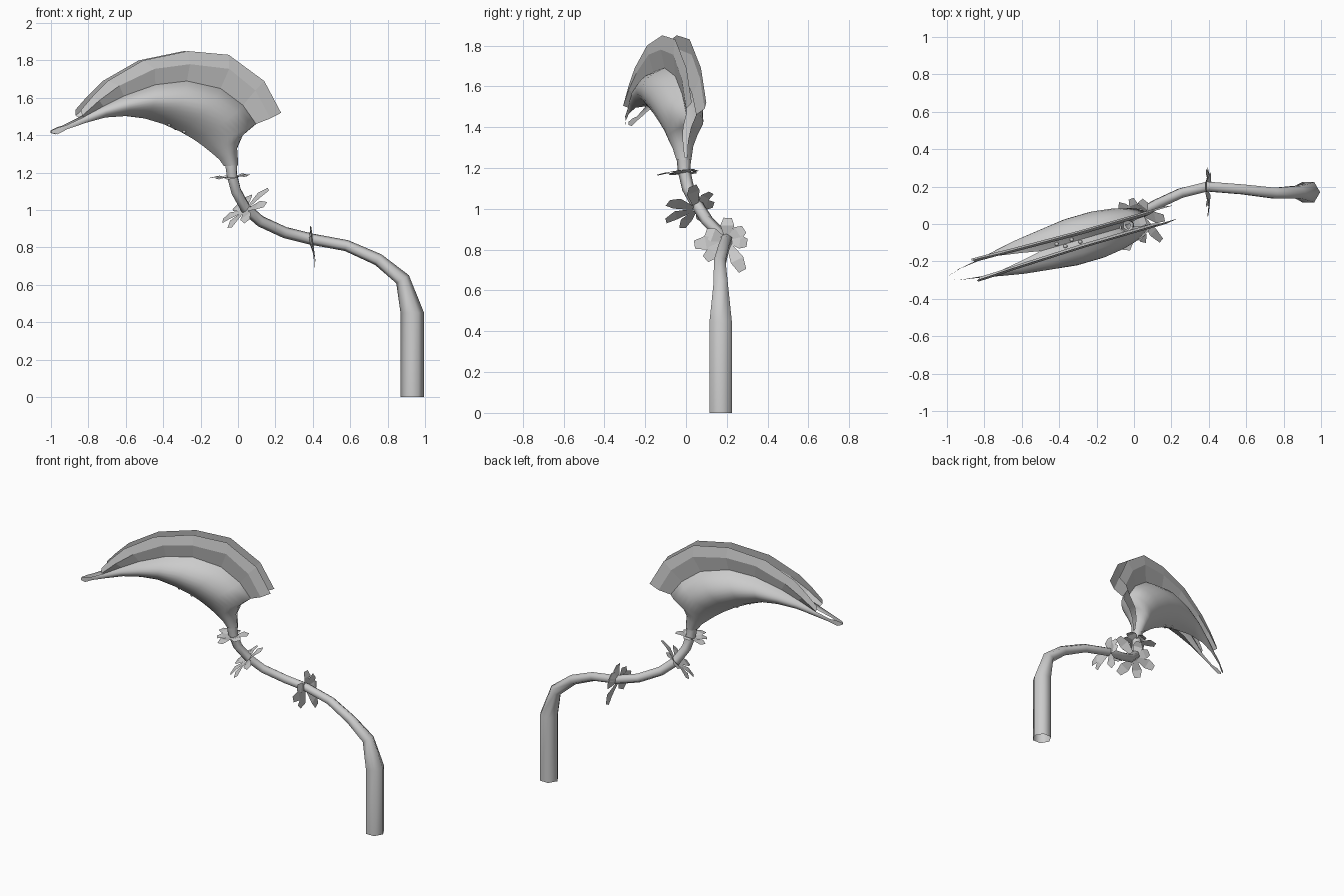
import bpy, bmesh, math
from mathutils import Vector, Matrix

cube = bpy.data.objects.get("Cube")
if cube:
    bpy.data.objects.remove(cube, do_unlink=True)

grey = bpy.data.materials.new("pale_grey")
grey.use_nodes = True
grey.diffuse_color = (0.6, 0.6, 0.6, 1)
grey.node_tree.nodes["Principled BSDF"].inputs["Base Color"].default_value = (0.6, 0.6, 0.6, 1)

ALONG = Vector((1, 0.29, 0))                        # head direction, per unit of x
SIDE = Vector((-0.29, 1, 0)).normalized()           # across the head


def finish(name, bm, smooth=True):
    mesh = bpy.data.meshes.new(name)
    bm.to_mesh(mesh)
    bm.free()
    obj = bpy.data.objects.new(name, mesh)
    bpy.context.collection.objects.link(obj)
    mesh.materials.append(grey)
    for p in mesh.polygons:
        p.use_smooth = smooth
    return obj


def skin(bm, rows, closed=False, flip=False):
    """Join rows of points with quads."""
    grid = [[bm.verts.new(p) for p in row] for row in rows]
    for a, b in zip(grid, grid[1:]):
        n = len(a)
        for i in range(n if closed else n - 1):
            j = (i + 1) % n
            quad = (a[i], a[j], b[j], b[i])
            bm.faces.new(quad[::-1] if flip else quad)


def head_point(xz, offset):
    """Place a side-profile point, moved across the head."""
    return ALONG * xz[0] + Vector((0, 0, xz[1])) + SIDE * offset


# Stem: a six-sided tube that thins upwards, as (x, y, z, radius)
path = [(.932, .17, 0, .063), (.932, .17, .45, .063), (.88, .17, .63, .04),
        (.75, .165, .735, .033), (.58, .185, .81, .03), (.39, .2, .845, .03),
        (.25, .165, .88, .03), (.12, .105, .94, .03), (.04, .06, 1.01, .03),
        (-.01, .01, 1.1, .03), (-.033, -.01, 1.19, .031), (-.037, -.01, 1.25, .036)]
pts = [Vector(p[:3]) for p in path]
rings = []
u = Vector((1, 0, 0))
for i, p in enumerate(pts):
    t = (pts[min(i + 1, len(pts) - 1)] - pts[max(i - 1, 0)]).normalized()
    if i < 2:
        t = Vector((0, 0, 1))
    u = (u - t * u.dot(t)).normalized()
    v = t.cross(u)
    rings.append([p + (u * math.cos(k * math.pi / 3) + v * math.sin(k * math.pi / 3)) * path[i][3]
                  for k in range(6)])
bm = bmesh.new()
skin(bm, rings, closed=True)
finish("stem", bm)

# Head stations: rim point, keel point, rim offset, bulge, keel offset
stations = [((.0, 1.24), (-.075, 1.235), .005, .034, 0),
            ((-.008, 1.33), (-.10, 1.27), .012, .045, 0),
            ((.02, 1.40), (-.14, 1.305), .02, .062, 0),
            ((.09, 1.46), (-.19, 1.345), .025, .08, 0),
            ((.02, 1.56), (-.24, 1.38), .025, .10, 0),
            ((-.10, 1.65), (-.31, 1.42), .025, .115, 0),
            ((-.28, 1.69), (-.40, 1.46), .025, .115, 0),
            ((-.45, 1.67), (-.50, 1.49), .03, .095, 0),
            ((-.62, 1.61), (-.60, 1.503), .035, .065, .02),
            ((-.73, 1.555), (-.72, 1.495), .04, .03, .04),
            ((-.84, 1.495), (-.82, 1.468), .042, .005, .042),
            ((-.93, 1.452), (-.92, 1.433), .03, 0, .03),
            ((-.965, 1.442), (-.97, 1.405), .016, 0, .016),
            ((-1.0, 1.425), (-1.0, 1.412), .008, 0, .008)]
STEPS = 10

for s, side in ((1, "back"), (-1, "front")):
    # Bulging jaw, ending in a thin spatula tip
    rows = []
    for rim, keel, r, bulge, k in stations:
        row = []
        for i in range(STEPS + 1):
            t = i / STEPS
            off = r * (1 - t) + k * t + bulge * math.sin(math.pi * t) ** 0.7
            row.append(head_point(Vector(rim).lerp(Vector(keel), t), s * off))
        rows.append(row)
    bm = bmesh.new()
    skin(bm, rows, flip=s > 0)
    finish(side + "_jaw", bm)

    # Crest in two flat strips, flaring out and then standing up
    middle = [(.16, 1.49), (.08, 1.64), (-.06, 1.755), (-.27, 1.78),
              (-.46, 1.755), (-.65, 1.665), (-.76, 1.585), (-.85, 1.505)]
    top = [(.22, 1.52), (.13, 1.69), (-.06, 1.83), (-.28, 1.85),
           (-.52, 1.80), (-.71, 1.69), (-.79, 1.61), (-.855, 1.535)]
    low = [st[0] for st in stations[3:11]]
    offs = [st[2] for st in stations[3:11]]
    bm = bmesh.new()
    for lo, hi, da, db in ((low, middle, 0, .022), (middle, top, .022, .012)):
        skin(bm, [[head_point(p, s * (o + da)) for p, o in zip(lo, offs)],
                  [head_point(p, s * (o + db)) for p, o in zip(hi, offs)]], flip=s < 0)
    finish(side + "_crest", bm, smooth=False)

# Small trigger beads on the inner floor
bm = bmesh.new()
for i in range(4):
    x = -.41 + i * .04
    bmesh.ops.create_icosphere(bm, subdivisions=1, radius=.012, matrix=Matrix.Translation(
        head_point((x, 1.475 - i * .018), .012 * (-1) ** i)))
finish("trigger_beads", bm)


def leaf_collar(name, centre, normal, leaves, tilt):
    """Ring of flat leaves round the stem, as (angle, length)."""
    n = Vector(normal).normalized()
    a = (Vector((0, 1, 0)) - n * n.y).normalized()
    b = n.cross(a)
    bm = bmesh.new()
    for angle, length in leaves:
        ang = math.radians(angle)
        out = a * math.cos(ang) + b * math.sin(ang)
        across = n.cross(out)
        rows = []
        for f, w, lift in ((.12, .012, 0), (.65, .034, tilt), (1, .02, tilt * .6)):
            mid = Vector(centre) + out * length * f + n * lift
            rows.append([mid - across * w, mid + across * w])
        skin(bm, rows)
    finish(name, bm, smooth=False)


leaf_collar("lower_leaves", (.38, .2, .845), (1, 0, .12),
            [(-63, .17), (-8, .1), (32, .1), (88, .11), (160, .11), (188, .16), (222, .14)], .02)
leaf_collar("middle_leaves", (.035, .05, 1.0), (-.6, -.4, .7),
            [(15, .1), (65, .14), (120, .14), (170, .16), (215, .18), (265, .17), (320, .11)], .015)
leaf_collar("upper_leaves", (-.03, -.01, 1.17), (-.1, -.1, 1),
            [(10, .07), (70, .13), (125, .1), (175, .13), (230, .1), (290, .1)], .015)
